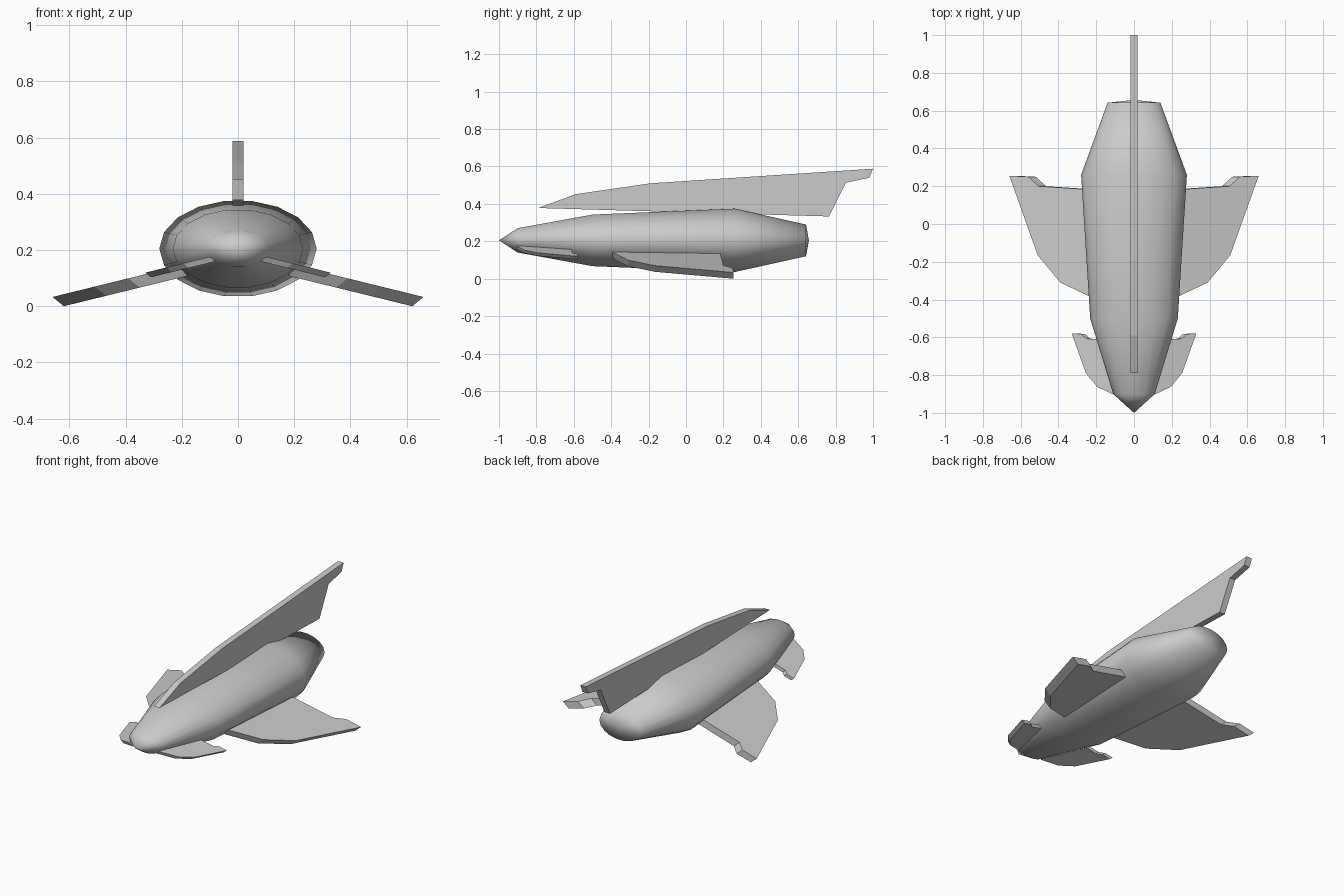
import bpy, bmesh
from math import cos, sin, tau
from mathutils import Vector

if "Cube" in bpy.data.objects:
    bpy.data.objects.remove(bpy.data.objects["Cube"])


def finish(name, bm):
    bmesh.ops.recalc_face_normals(bm, faces=bm.faces)
    mesh = bpy.data.meshes.new(name)
    bm.to_mesh(mesh)
    bm.free()
    ob = bpy.data.objects.new(name, mesh)
    bpy.context.collection.objects.link(ob)
    return ob


def slab(name, outline, offset):
    """Closed plate: an outline swept along an offset vector."""
    bm = bmesh.new()
    a = [bm.verts.new(p) for p in outline]
    b = [bm.verts.new(Vector(p) + Vector(offset)) for p in outline]
    bm.faces.new(a)
    bm.faces.new(b[::-1])
    for i in range(len(a)):
        j = (i + 1) % len(a)
        bm.faces.new((a[i], a[j], b[j], b[i]))
    return finish(name, bm)


# Fuselage: 18-sided elliptical rings (y, half width, half height)
SIDES, MID_Z = 18, 0.205
rings = [(-0.9, 0.11, 0.066), (-0.5, 0.232, 0.14), (0.26, 0.28, 0.172), (0.642, 0.14, 0.086)]
bm = bmesh.new()
loops = [[bm.verts.new((w * cos(tau * i / SIDES), y, MID_Z + h * sin(tau * i / SIDES)))
          for i in range(SIDES)] for y, w, h in rings]
nose = bm.verts.new((0, -1, MID_Z))
tail = bm.verts.new((0, 0.657, MID_Z))
for i in range(SIDES):
    j = (i + 1) % SIDES
    bm.faces.new((nose, loops[0][i], loops[0][j]))
    bm.faces.new((tail, loops[-1][j], loops[-1][i]))
    for r, s in zip(loops, loops[1:]):
        bm.faces.new((r[i], s[i], s[j], r[j]))
fuselage = finish("fuselage", bm)
for f in fuselage.data.polygons:
    f.use_smooth = True

# Long dorsal fin
fin = [(-0.79, 0.378), (-0.59, 0.452), (-0.19, 0.51), (1.0, 0.588),
       (0.98, 0.54), (0.855, 0.513), (0.765, 0.333)]
slab("dorsal_fin", [(-0.019, y, z) for y, z in fin], (0.038, 0, 0))

# Drooping wings; the front pair is a half-size copy of the main pair
wing = [(0.20, -0.40), (0.39, -0.31), (0.51, -0.165), (0.66, 0.255),
        (0.56, 0.25), (0.505, 0.20), (0.20, 0.18)]
for name, scale, dy, dz in (("main_wings", 1, 0, 0), ("front_wings", 0.5, -0.707, 0.103)):
    pts = [(x * scale, y * scale + dy, (0.033 + 0.245 * (0.66 - x)) * scale + dz) for x, y in wing]
    ob = slab(name, pts, (-0.04 * scale, 0, -0.033 * scale))
    ob.modifiers.new("mirror", 'MIRROR').use_mirror_merge = False
